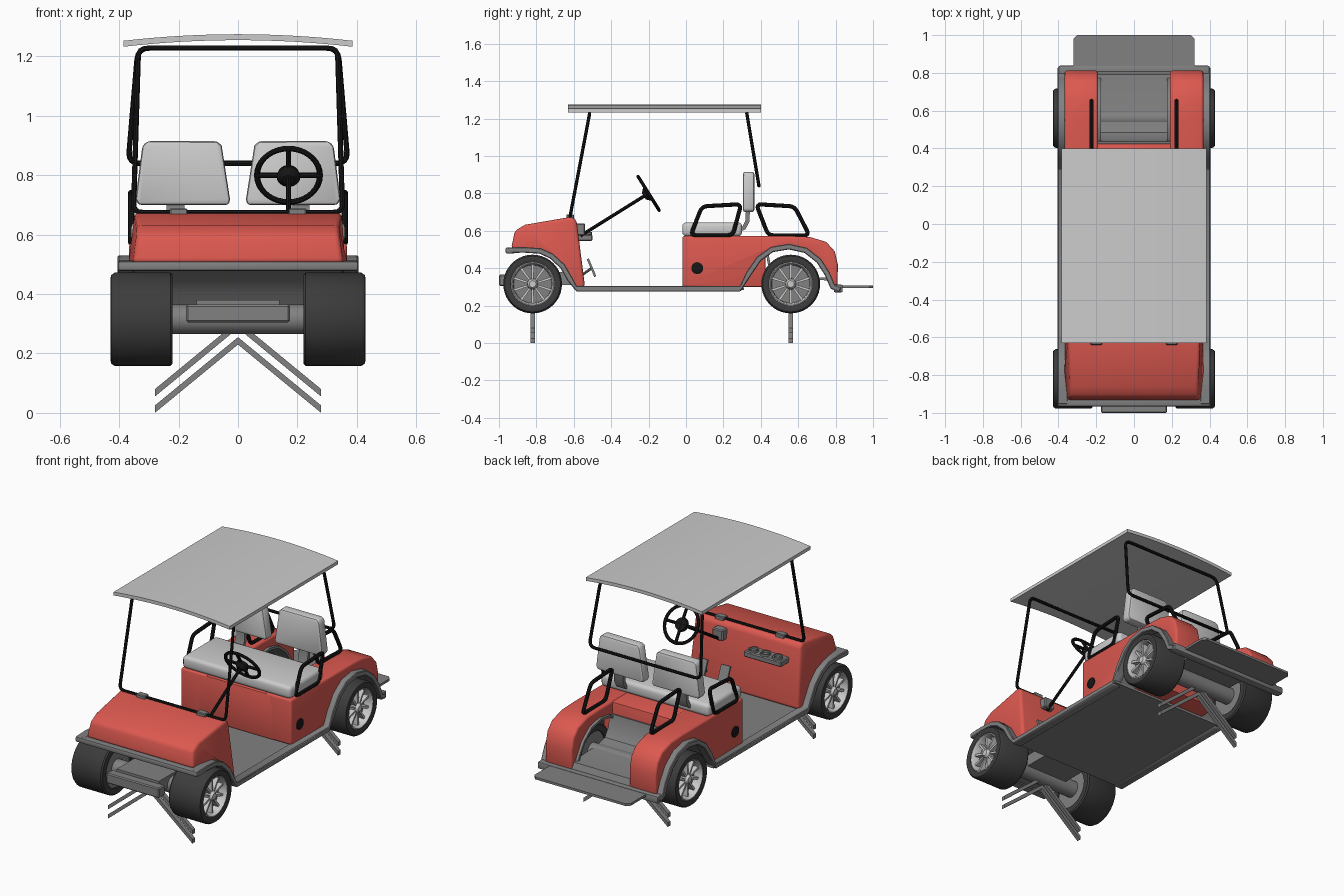
import bpy, bmesh, math
from mathutils import Vector, Matrix

if "Cube" in bpy.data.objects:
    bpy.data.objects.remove(bpy.data.objects["Cube"])


def material(name, c):
    m = bpy.data.materials.new(name)
    m.diffuse_color = (*c, 1)
    m.use_nodes = True
    m.node_tree.nodes["Principled BSDF"].inputs["Base Color"].default_value = m.diffuse_color
    return m


RED = material("red_paint", (0.72, 0.10, 0.08))
BLACK = material("black", (0.008, 0.008, 0.008))
RUBBER = material("rubber", (0.045, 0.045, 0.045))
DARK = material("dark_grey", (0.22, 0.22, 0.22))
PALE = material("pale_grey", (0.62, 0.62, 0.60))


def finish(name, bm, mat=None, bevel=0.0, seg=2):
    bmesh.ops.recalc_face_normals(bm, faces=bm.faces)
    if bevel:
        edges = [e for e in bm.edges if e.calc_face_angle(0) > 0.7]
        bmesh.ops.bevel(bm, geom=edges, offset=bevel, segments=seg, profile=0.5,
                        affect='EDGES', clamp_overlap=True)
    me = bpy.data.meshes.new(name)
    bm.to_mesh(me)
    bm.free()
    ob = bpy.data.objects.new(name, me)
    bpy.context.collection.objects.link(ob)
    if mat:
        me.materials.append(mat)
    return ob


def prism(name, pts, lo, hi, axis='x', mat=None, bevel=0.0, seg=2, warp=None):
    """Extrude a closed 2D profile along one axis."""
    put = {'x': lambda a, b, t: (t, a, b), 'y': lambda a, b, t: (a, t, b),
           'z': lambda a, b, t: (a, b, t)}[axis]
    bm = bmesh.new()
    r0, r1 = [[bm.verts.new(put(a, b, t)) for a, b in pts] for t in (lo, hi)]
    bm.faces.new(r0)
    bm.faces.new(r1[::-1])
    n = len(pts)
    for i in range(n):
        j = (i + 1) % n
        bm.faces.new((r0[i], r0[j], r1[j], r1[i]))
    if warp:
        for v in bm.verts:
            v.co = warp(v.co)
    return finish(name, bm, mat, bevel, seg)


def box(name, x, y, z, mat=None, bevel=0.0, seg=2):
    return prism(name, [(y[0], z[0]), (y[1], z[0]), (y[1], z[1]), (y[0], z[1])],
                 *x, mat=mat, bevel=bevel, seg=seg)


def ribbon(path, t):
    """Turn an open 2D path into a closed strip of thickness t."""
    p = [Vector(q) for q in path]
    up, down = [], []
    for i, q in enumerate(p):
        d = (p[min(i + 1, len(p) - 1)] - p[max(i - 1, 0)]).normalized()
        n = Vector((-d.y, d.x)) * t / 2
        up.append(tuple(q + n))
        down.append(tuple(q - n))
    return up + down[::-1]


def tube(name, pts, r, cyclic=True, mat=BLACK, fillet=0.03):
    """Round bar through points with filleted corners."""
    p, path = [Vector(q) for q in pts], []
    n = len(p)
    for i, q in enumerate(p):
        if not cyclic and i in (0, n - 1):
            path.append(q)
            continue
        a, b = p[i - 1] - q, p[(i + 1) % n] - q
        a = q + a.normalized() * min(fillet, a.length * 0.45)
        b = q + b.normalized() * min(fillet, b.length * 0.45)
        path += [a.lerp(q, t).lerp(q.lerp(b, t), t) for t in (0, .25, .5, .75, 1)]
    cu = bpy.data.curves.new(name, 'CURVE')
    cu.dimensions = '3D'
    cu.bevel_depth, cu.bevel_resolution, cu.use_fill_caps = r, 2, True
    s = cu.splines.new('POLY')
    s.points.add(len(path) - 1)
    for sp, q in zip(s.points, path):
        sp.co = (*q, 1)
    s.use_cyclic_u = cyclic
    cu.materials.append(mat)
    ob = bpy.data.objects.new(name, cu)
    bpy.context.collection.objects.link(ob)
    bpy.ops.object.select_all(action='DESELECT')
    ob.select_set(True)
    bpy.context.view_layer.objects.active = ob
    bpy.ops.object.convert(target='MESH')
    return ob


def lathe(name, prof, origin, axis=(1, 0, 0), mat=None, n=40, closed=False):
    """Spin (distance along axis, radius) points round an axis."""
    rot = Vector(axis).to_track_quat('Z', 'Y').to_matrix()
    bm = bmesh.new()
    rings = [[bm.verts.new(Vector(origin) + rot @ Vector((r * math.cos(k * math.tau / n),
              r * math.sin(k * math.tau / n), h))) for k in range(n)] for h, r in prof]
    pairs = list(zip(rings, rings[1:])) + ([(rings[-1], rings[0])] if closed else [])
    for a, b in pairs:
        for k in range(n):
            bm.faces.new((a[k], a[(k + 1) % n], b[(k + 1) % n], b[k]))
    if not closed:
        bm.faces.new(rings[0])
        bm.faces.new(rings[-1])
    return finish(name, bm, mat)


# Wheel arch paths shared by body, fenders and floor
FRONT = [(-0.78, 0.492), (-0.72, 0.465), (-0.66, 0.41), (-0.62, 0.34), (-0.585, 0.29)]
REAR = [(0.29, 0.29), (0.335, 0.37), (0.39, 0.45), (0.46, 0.50), (0.55, 0.515),
        (0.64, 0.495), (0.71, 0.44), (0.755, 0.37), (0.785, 0.30), (0.825, 0.285)]

# Floor, front wheel well and fender strips
prism("floor_and_front_well", ribbon([(-0.955, 0.495)] + FRONT + [(0.31, 0.29)], 0.014),
      -0.40, 0.40, mat=DARK)
box("front_lip", (-0.405, 0.405), (-0.965, -0.915), (0.478, 0.51), DARK, 0.008)
for s, side in ((1, "right"), (-1, "left")):
    strip = ribbon([(-0.955, 0.495), (-0.87, 0.498)] + FRONT + REAR, 0.03)
    prism(f"fender_strip_{side}", strip, s * 0.35, s * 0.405, mat=DARK, bevel=0.004, seg=1)
    prism(f"rear_wheel_well_{side}", ribbon(REAR[:-1], 0.014), s * 0.175, s * 0.36, mat=DARK)

# Front cowl
prism("front_cowl", [(-0.935, 0.505)] + FRONT + [(-0.54, 0.30), (-0.585, 0.655),
      (-0.61, 0.675), (-0.86, 0.632), (-0.915, 0.60)], -0.365, 0.365, mat=RED, bevel=0.02, seg=3,
      warp=lambda c: Vector((c.x * (0.96 if c.z > 0.58 else 1) * (0.97 if c.y < -0.8 else 1), c.y, c.z)))

# Rear body: side pods and the seat box between them
for s, side in ((1, "right"), (-1, "left")):
    prism(f"rear_body_{side}", [(-0.02, 0.30)] + REAR[:-1] + [(0.81, 0.30), (0.812, 0.42),
          (0.795, 0.49), (0.75, 0.54), (0.66, 0.567), (0.55, 0.572), (-0.02, 0.572)],
          s * 0.19, s * 0.367, mat=RED, bevel=0.022, seg=3)
    lathe(f"filler_cap_{side}", [(0, 0.032), (0.008, 0.032), (0.011, 0.026)],
          (s * 0.364, 0.06, 0.40), (s, 0, 0), BLACK, 24)
box("seat_box", (-0.25, 0.25), (-0.02, 0.425), (0.30, 0.568), RED, 0.008)

# Bag well, rear bumper and step
prism("bag_well", ribbon([(0.43, 0.50), (0.445, 0.42), (0.48, 0.37), (0.55, 0.35),
      (0.79, 0.34), (0.805, 0.30)], 0.014), -0.2, 0.2, mat=DARK)
box("rear_bumper", (-0.40, 0.40), (0.79, 0.838), (0.27, 0.312), DARK, 0.008)
prism("rear_step", [(-0.32, 0.81), (0.32, 0.81), (0.32, 0.98), (0.30, 1.0), (-0.30, 1.0),
      (-0.32, 0.98)], 0.294, 0.308, 'z', DARK)

# Front bumper and its beam
box("front_bumper", (-0.175, 0.175), (-1.0, -0.94), (0.305, 0.365), DARK, 0.006, 1)
box("bumper_beam", (-0.14, 0.14), (-0.95, -0.60), (0.31, 0.38), DARK)

# Seats
box("seat_cushion", (-0.36, 0.36), (-0.02, 0.30), (0.57, 0.645), PALE, 0.022, 3)
for s, side in ((1, "right"), (-1, "left")):
    prism(f"seat_back_{side}", [(s * a, b) for a, b in ((0.03, 0.70), (0.335, 0.70), (0.345, 0.72),
          (0.322, 0.90), (0.305, 0.915), (0.07, 0.915), (0.055, 0.90), (0.027, 0.72))],
          0.305, 0.365, 'y', PALE, 0.014, 2)
    prism(f"seat_bracket_{side}", ribbon([(0.27, 0.60), (0.31, 0.615), (0.328, 0.65),
          (0.332, 0.73)], 0.022), s * 0.18, s * 0.24, mat=DARK)
    # Arm rail beside the seat and grab rail on the pod
    tube(f"arm_rail_{side}", [(s * 0.36, y, z) for y, z in ((0.025, 0.575), (0.085, 0.73),
         (0.295, 0.742), (0.25, 0.575))], 0.011)
    tube(f"grab_rail_{side}", [(s * 0.225, y, z) for y, z in ((0.44, 0.575), (0.375, 0.742),
         (0.58, 0.73), (0.66, 0.575))], 0.011)

# Roof: shallow arch, and its two tube frames
xs = [-0.385 + 0.77 * i / 16 for i in range(17)]
arch = [(x, 1.275 - 0.022 * (x / 0.385) ** 2) for x in xs]
prism("roof", arch + [(x, z - 0.020) for x, z in arch[::-1]], -0.63, 0.40, 'y', PALE)
tube("front_roof_frame", [(-0.352, -0.62, 0.675), (-0.335, -0.515, 1.228),
     (0.335, -0.515, 1.228), (0.352, -0.62, 0.675)], 0.009)
tube("rear_roof_frame", [(-0.37, 0.39, 0.84), (-0.337, 0.325, 1.228),
     (0.337, 0.325, 1.228), (0.37, 0.39, 0.84)], 0.009, fillet=0.04)
for x in (-0.2, 0.2):
    box("frame_clamp", (x - 0.03, x + 0.03), (-0.64, -0.60), (0.662, 0.688), DARK, 0.004, 1)

# Steering wheel and column
hub = Vector((0.17, -0.20, 0.80))
ax = Vector((0, 0.85, 0.53)).normalized()
up, side_v = Vector((0, -0.53, 0.85)).normalized(), Vector((1, 0, 0))
ring = [(0.009 * math.sin(k * math.tau / 8), 0.106 + 0.010 * math.cos(k * math.tau / 8))
        for k in range(8)]
lathe("steering_rim", ring, hub, ax, BLACK, 36, True)
lathe("steering_hub", [(-0.03, 0.02), (-0.01, 0.04), (0.008, 0.036)], hub, ax, BLACK, 24)
for d in (up, side_v):
    tube("steering_spokes", [hub - d * 0.105, hub + d * 0.105], 0.009, False)
tube("steering_column", [hub, hub - ax * 0.43], 0.009, False)

# Dash fittings and pedals
box("column_mount", (0.135, 0.205), (-0.60, -0.54), (0.575, 0.64), DARK, 0.006, 1)
box("cup_shelf", (-0.28, -0.03), (-0.60, -0.50), (0.545, 0.58), DARK, 0.006, 1)
for x in (-0.235, -0.155, -0.075):
    lathe("cup_ring", [(0, 0.03), (0.014, 0.03), (0.014, 0.022), (0, 0.022)],
          (x, -0.533, 0.578), (0, 0, 1), DARK, 20, True)
for x in (0.10, 0.25):
    prism("pedal", ribbon([(-0.525, 0.45), (-0.485, 0.355)], 0.012), x - 0.03, x + 0.03, mat=DARK)
    tube("pedal_arm", [(x, -0.56, 0.36), (x, -0.505, 0.40)], 0.007, False, DARK)

# Wheels, axles and struts
for y, end in ((-0.82, "front"), (0.56, "rear")):
    lathe(f"{end}_axle", [(-0.30, 0.05), (0.30, 0.05)], (0, y, 0.315), mat=DARK, n=24)
    for s, side in ((1, "right"), (-1, "left")):
        o, a = (0, y, 0.315), (s, 0, 0)
        lathe(f"{end}_tire_{side}", [(0.22, 0.115), (0.22, 0.15), (0.228, 0.157), (0.415, 0.157),
              (0.427, 0.149), (0.43, 0.135), (0.424, 0.117), (0.38, 0.115)], o, a, RUBBER, 40, True)
        lathe(f"{end}_rim_{side}", [(0.36, 0.116), (0.422, 0.118), (0.424, 0.112), (0.41, 0.104),
              (0.36, 0.10)], o, a, PALE, 40, True)
        lathe(f"{end}_wheel_disc_{side}", [(0.23, 0.116), (0.375, 0.112)], o, a, DARK, 40)
        lathe(f"{end}_hub_{side}", [(0.36, 0.03), (0.405, 0.028), (0.418, 0.018)], o, a, PALE, 20)
        for k in range(10):
            m = Matrix.Translation(o) @ Matrix.Rotation(k * math.tau / 10, 4, 'X')
            prism(f"{end}_spoke_{side}", [(-0.005, 0.02), (0.005, 0.02), (0.007, 0.107),
                  (-0.007, 0.107)], s * 0.37, s * 0.405, mat=PALE, warp=lambda c: m @ c)
        for h in (0.0, 0.055):
            prism(f"{end}_strut_{side}", [(0, h + 0.255), (s * 0.28, h + 0.025),
                  (s * 0.28, h), (0, h + 0.23)], y - 0.0125, y + 0.0125, 'y', DARK)

# Smooth curved surfaces, keep hard edges
bpy.ops.object.select_all(action='SELECT')
bpy.context.view_layer.objects.active = bpy.context.selected_objects[0]
bpy.ops.object.shade_smooth_by_angle(angle=math.radians(35))
